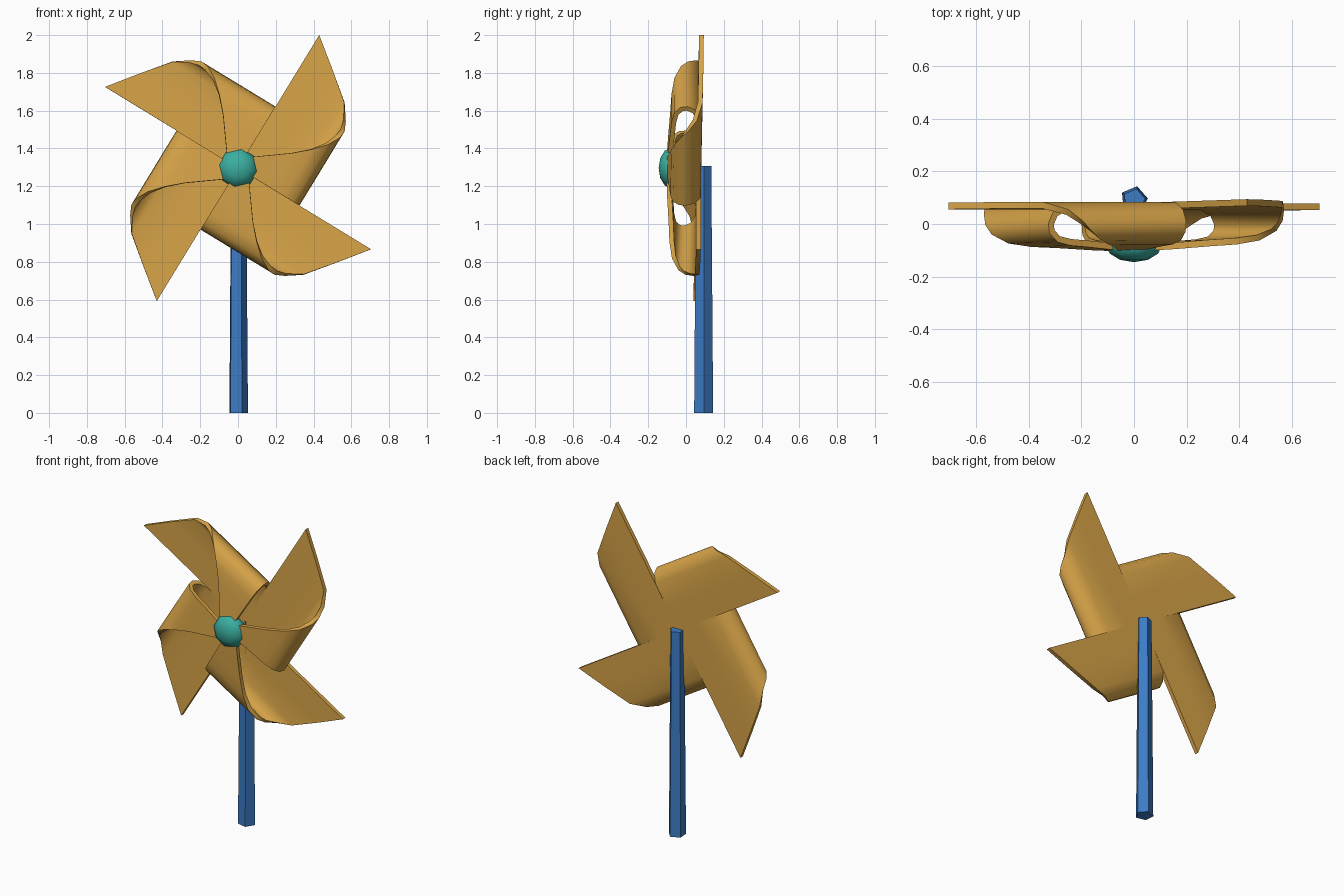
import bpy, bmesh, math
from mathutils import Matrix

if "Cube" in bpy.data.objects:
    bpy.data.objects.remove(bpy.data.objects["Cube"])

CZ = 1.296            # height of the pinwheel axle
TIP = math.radians(58.6)


def material(name, rgb):
    m = bpy.data.materials.new(name)
    m.diffuse_color = (*rgb, 1)
    m.use_nodes = True
    m.node_tree.nodes["Principled BSDF"].inputs["Base Color"].default_value = m.diffuse_color
    return m


paper = material("golden paper", (0.68, 0.37, 0.065))
teal = material("teal", (0.042, 0.43, 0.35))
blue = material("blue", (0.045, 0.20, 0.56))


def finish(name, bm, mat, thickness=0, smooth=None):
    me = bpy.data.meshes.new(name)
    bmesh.ops.recalc_face_normals(bm, faces=bm.faces)
    bm.to_mesh(me)
    bm.free()
    me.materials.append(mat)
    ob = bpy.data.objects.new(name, me)
    bpy.context.collection.objects.link(ob)
    bpy.ops.object.select_all(action='DESELECT')
    ob.select_set(True)
    bpy.context.view_layer.objects.active = ob
    if thickness:
        s = ob.modifiers.new("thickness", 'SOLIDIFY')
        s.thickness, s.offset = thickness, 0
        bpy.ops.object.modifier_apply(modifier=s.name)
    if smooth:
        bpy.ops.object.shade_smooth_by_angle(angle=math.radians(smooth))
    return ob


# Curl profile: (sideways distance, depth y, length of the sheet along the tip direction)
curl = [(0, .067, .825), (.15, .067, .71), (.30, .065, .59), (.350, .038, .51),
        (.369, 0, .46), (.365, -.03, .42), (.335, -.058, .355), (.28, -.070, .288),
        (.20, -.076, .215), (.10, -.085, .14), (.02, -.090, .08)]

# Four curled blades, each a bent triangle of paper
for i in range(4):
    a = TIP + i * math.pi / 2
    c, s = math.cos(a), math.sin(a)
    bm = bmesh.new()

    def point(u, v, y):
        x, z = u * c + v * s, u * s - v * c
        return bm.verts.new((x, y + .008 * x + .016 * z, CZ + z))

    rows = [(point(0, v, y), point(u, v, y)) for v, y, u in curl]
    for (p, q), (r, t) in zip(rows, rows[1:]):
        bm.faces.new((p, q, t, r))
    finish(f"blade_{i + 1}", bm, paper, thickness=.025, smooth=50)

# Hub cap: flattened low-poly ball facing forward
bm = bmesh.new()
bmesh.ops.create_uvsphere(
    bm, u_segments=8, v_segments=6, radius=.108,
    matrix=Matrix.Translation((0, -.08, CZ)) @ Matrix.Diagonal((1, .6, 1, 1))
    @ Matrix.Rotation(math.radians(10), 4, 'Y') @ Matrix.Rotation(math.pi / 2, 4, 'X'))
finish("hub_cap", bm, teal, smooth=50)

# Five-sided tapered stick behind the blades
bm = bmesh.new()
bmesh.ops.create_cone(
    bm, cap_ends=True, segments=5, radius1=.053, radius2=.043, depth=1.306,
    matrix=Matrix.Translation((0, .092, .653)) @ Matrix.Rotation(math.radians(5 - 90 + 90), 4, 'Z'))
# turn the stick so one corner points right
first = max(bm.verts, key=lambda v: v.co.x)
turn = math.radians(5) - math.atan2(first.co.y - .092, first.co.x)
bmesh.ops.rotate(bm, verts=bm.verts, cent=(0, .092, 0), matrix=Matrix.Rotation(turn, 3, 'Z'))
finish("stick", bm, blue)
